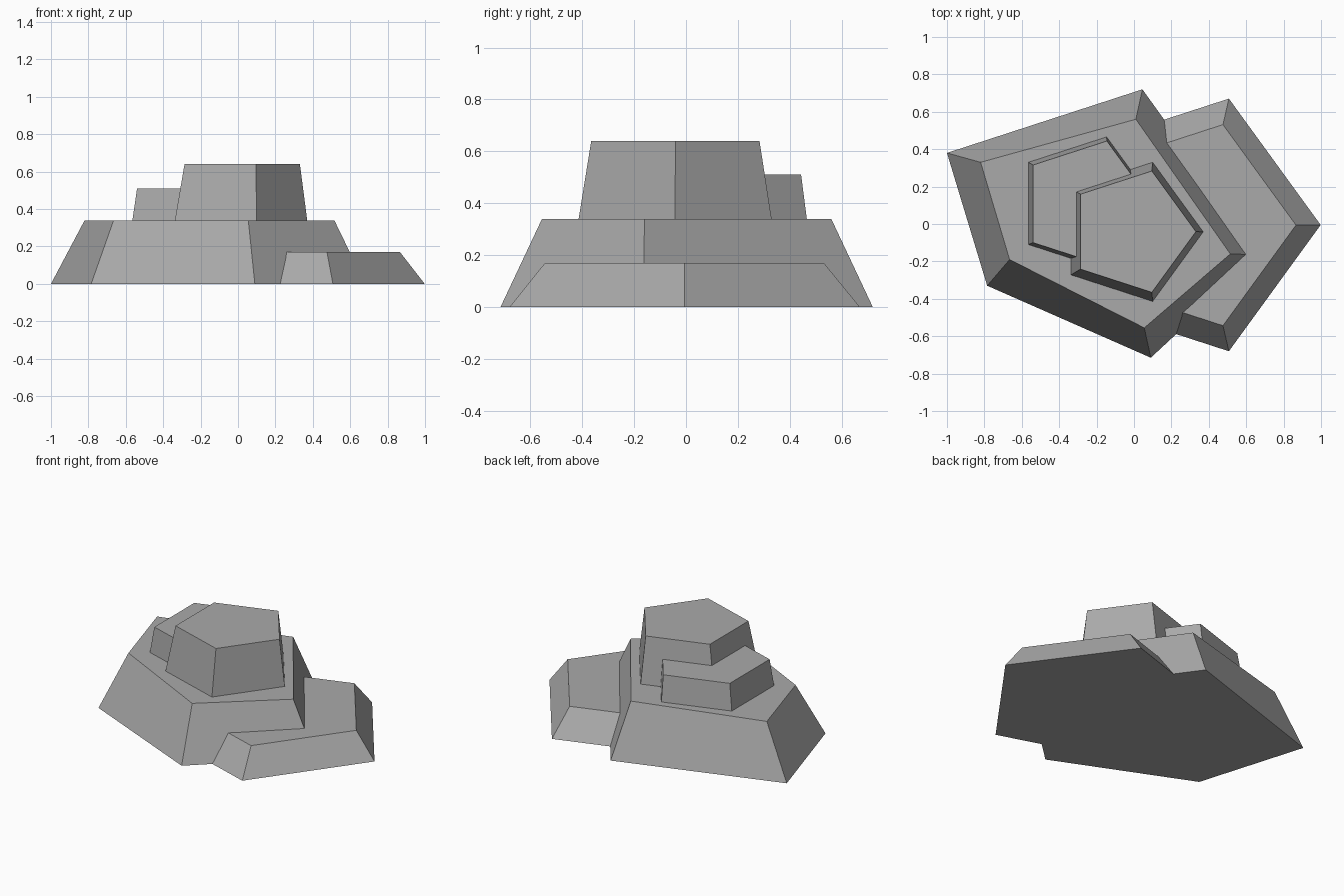
import bpy, bmesh, math

if "Cube" in bpy.data.objects:
    bpy.data.objects.remove(bpy.data.objects["Cube"])

stone = bpy.data.materials.new("stone grey")
stone.diffuse_color = (0.4, 0.4, 0.4, 1)
stone.use_nodes = True
stone.node_tree.nodes["Principled BSDF"].inputs["Base Color"].default_value = stone.diffuse_color


def pentagon(cx, cy, r):
    """Regular pentagon with one corner pointing to +x."""
    return [(cx + r * math.cos(math.tau * i / 5), cy + r * math.sin(math.tau * i / 5))
            for i in range(5)]


def tapered_block(name, bottom, top, z0, z1):
    """Solid between two counter-clockwise outlines."""
    bm = bmesh.new()
    low = [bm.verts.new((x, y, z0)) for x, y in bottom]
    high = [bm.verts.new((x, y, z1)) for x, y in top]
    bm.faces.new(low[::-1])
    bm.faces.new(high)
    n = len(low)
    for i in range(n):
        j = (i + 1) % n
        bm.faces.new((low[i], low[j], high[j], high[i]))
    bmesh.ops.recalc_face_normals(bm, faces=bm.faces)
    mesh = bpy.data.meshes.new(name)
    bm.to_mesh(mesh)
    bm.free()
    mesh.materials.append(stone)
    obj = bpy.data.objects.new(name, mesh)
    bpy.context.collection.objects.link(obj)
    return obj


# Wide irregular base rock
tapered_block("base_rock",
              [(0.68, -0.165), (0.045, 0.72), (-1.0, 0.38), (-0.785, -0.33), (0.09, -0.715)],
              [(0.515, -0.16), (0.01, 0.56), (-0.82, 0.33), (-0.665, -0.19), (0.055, -0.555)],
              0, 0.34)

# Low ledge on the right
tapered_block("low_ledge", pentagon(0.288, -0.005, 0.71),
              pentagon(0.301, -0.006, 0.565), 0, 0.17)

# Tall summit and its lower neighbour, standing on the base rock
tapered_block("summit_rock", pentagon(-0.021, -0.042, 0.391),
              pentagon(-0.01, -0.041, 0.341), 0.34, 0.64)
tapered_block("shoulder_rock", pentagon(-0.262, 0.11, 0.374),
              pentagon(-0.254, 0.108, 0.353), 0.34, 0.51)
